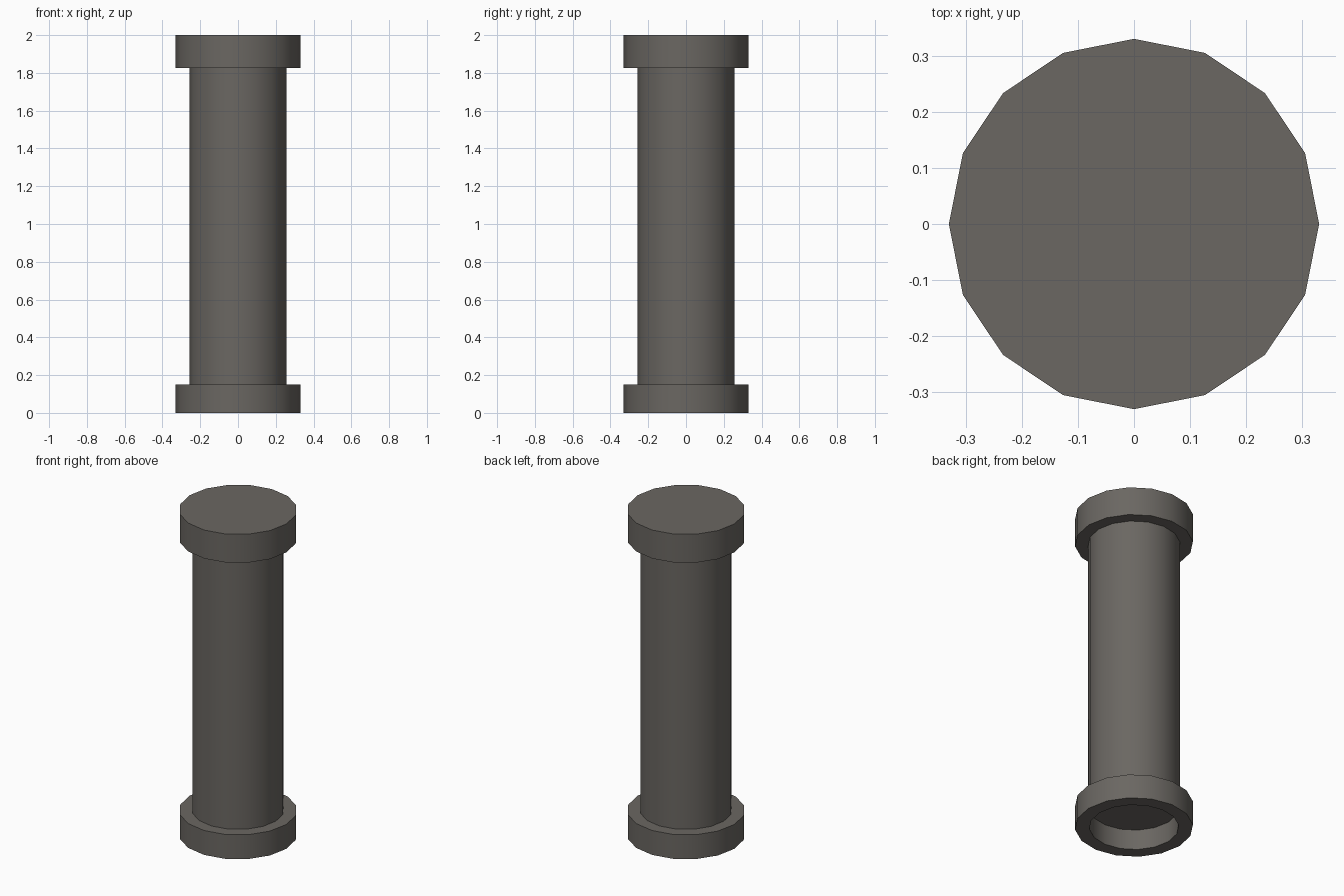
import bpy, bmesh, math

if "Cube" in bpy.data.objects:
    bpy.data.objects.remove(bpy.data.objects["Cube"])

SIDES = 16

stone = bpy.data.materials.new("dark warm grey")
stone.diffuse_color = (0.145, 0.135, 0.122, 1.0)
stone.use_nodes = True
stone.node_tree.nodes["Principled BSDF"].inputs["Base Color"].default_value = stone.diffuse_color


def lathe(name, profile):
    """Revolve (radius, z) points around z; radius 0 closes the end with a flat cap."""
    bm = bmesh.new()
    rings = []
    for r, z in profile:
        rings.append([bm.verts.new((r * math.cos(2 * math.pi * i / SIDES),
                                    r * math.sin(2 * math.pi * i / SIDES), z))
                      for i in range(SIDES)])
    for a, b in zip(rings, rings[1:]):
        for i in range(SIDES):
            j = (i + 1) % SIDES
            bm.faces.new((a[i], a[j], b[j], b[i]))
    bm.faces.new(list(reversed(rings[0])))
    bm.faces.new(rings[-1])
    bmesh.ops.recalc_face_normals(bm, faces=bm.faces)
    mesh = bpy.data.meshes.new(name)
    bm.to_mesh(mesh)
    bm.free()
    mesh.materials.append(stone)
    obj = bpy.data.objects.new(name, mesh)
    bpy.context.collection.objects.link(obj)
    bpy.ops.object.select_all(action='DESELECT')
    obj.select_set(True)
    bpy.context.view_layer.objects.active = obj
    bpy.ops.object.shade_smooth_by_angle(angle=math.radians(35))
    return obj


# Base collar with a round recess underneath, closed above by the shaft
lathe("base_collar", [(0.25, 0.125), (0.25, 0.0), (0.33, 0.0), (0.33, 0.15), (0.25, 0.15)])
# Straight column shaft
lathe("shaft", [(0.257, 0.14), (0.257, 1.84)])
# Solid top collar
lathe("top_collar", [(0.33, 1.825), (0.33, 2.0)])
